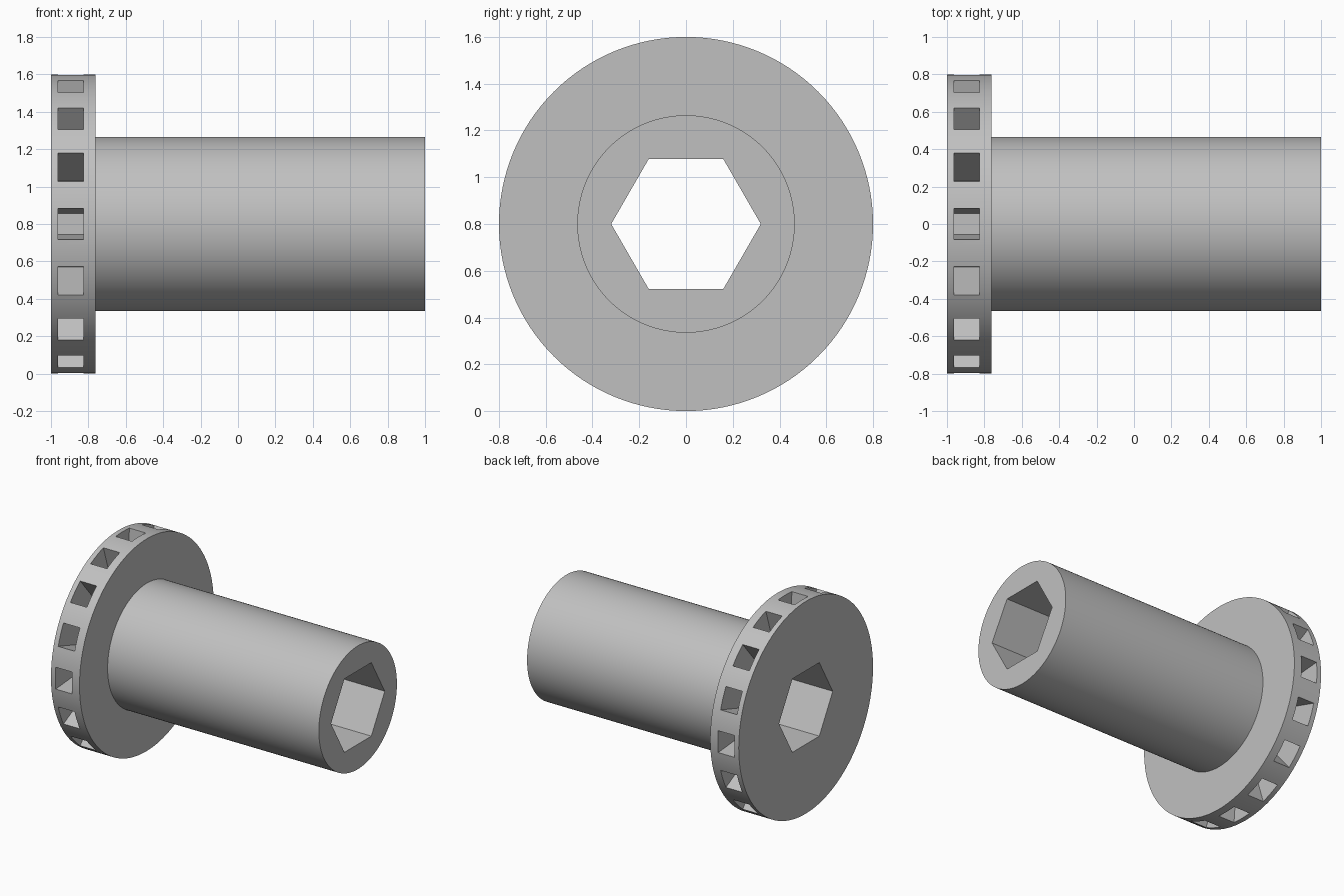
import bpy, bmesh
from math import sin, cos, pi
from mathutils import Matrix

SEGMENTS = 128
POCKETS = 16
AXIS_Z = 0.8

if "Cube" in bpy.data.objects:
    bpy.data.objects.remove(bpy.data.objects["Cube"], do_unlink=True)

grey = bpy.data.materials.new("plain grey")
grey.use_nodes = True
grey.diffuse_color = (0.53, 0.53, 0.53, 1)
grey.node_tree.nodes["Principled BSDF"].inputs["Base Color"].default_value = grey.diffuse_color


def lathe(bm, profile, sides):
    """Closed solid turned about the x axis from (x, radius) points."""
    rings = [[bm.verts.new((x, r * cos(2 * pi * i / sides), r * sin(2 * pi * i / sides)))
              for i in range(sides)] for x, r in profile]
    for a, b in zip(rings, rings[1:]):
        for i in range(sides):
            j = (i + 1) % sides
            bm.faces.new((a[i], a[j], b[j], b[i]))
    bm.faces.new(rings[0])
    bm.faces.new(rings[-1])


def finish(name, bm):
    bmesh.ops.recalc_face_normals(bm, faces=bm.faces)
    mesh = bpy.data.meshes.new(name)
    bm.to_mesh(mesh)
    bm.free()
    obj = bpy.data.objects.new(name, mesh)
    obj.location.z = AXIS_Z
    mesh.materials.append(grey)
    bpy.context.collection.objects.link(obj)
    return obj


# Flange and shaft turned as one solid
bm = bmesh.new()
lathe(bm, [(-1, 0.8), (-0.762, 0.8), (-0.762, 0.465), (1, 0.465)], SEGMENTS)
body = finish("flanged_sleeve", bm)

# Hexagonal bore, corners pointing front and back
bm = bmesh.new()
lathe(bm, [(-1.2, 0.32), (1.2, 0.32)], 6)
bore = finish("hex_bore_cutter", bm)

# Tapered blind pockets around the rim
bm = bmesh.new()
for k in range(POCKETS):
    verts = bmesh.ops.create_cube(bm, size=2)["verts"]
    for v in verts:
        outer = v.co.z > 0
        v.co.x = -0.8945 + 0.0685 * v.co.x
        v.co.y *= 0.091 if outer else 0.055
        v.co.z = 0.9 if outer else 0.465
    bmesh.ops.transform(bm, verts=verts, matrix=Matrix.Rotation(2 * pi * k / POCKETS, 4, 'X'))
pockets = finish("rim_pocket_cutter", bm)

# Cut the bore and pockets, then drop the cutters
bpy.ops.object.select_all(action='DESELECT')
bpy.context.view_layer.objects.active = body
body.select_set(True)
for cutter in (bore, pockets):
    cutter.hide_render = True
    mod = body.modifiers.new(cutter.name, 'BOOLEAN')
    mod.operation = 'DIFFERENCE'
    mod.solver = 'EXACT'
    mod.object = cutter
    bpy.ops.object.modifier_apply(modifier=mod.name)
    bpy.data.objects.remove(cutter, do_unlink=True)

bpy.ops.object.shade_smooth_by_angle(angle=pi / 9)
